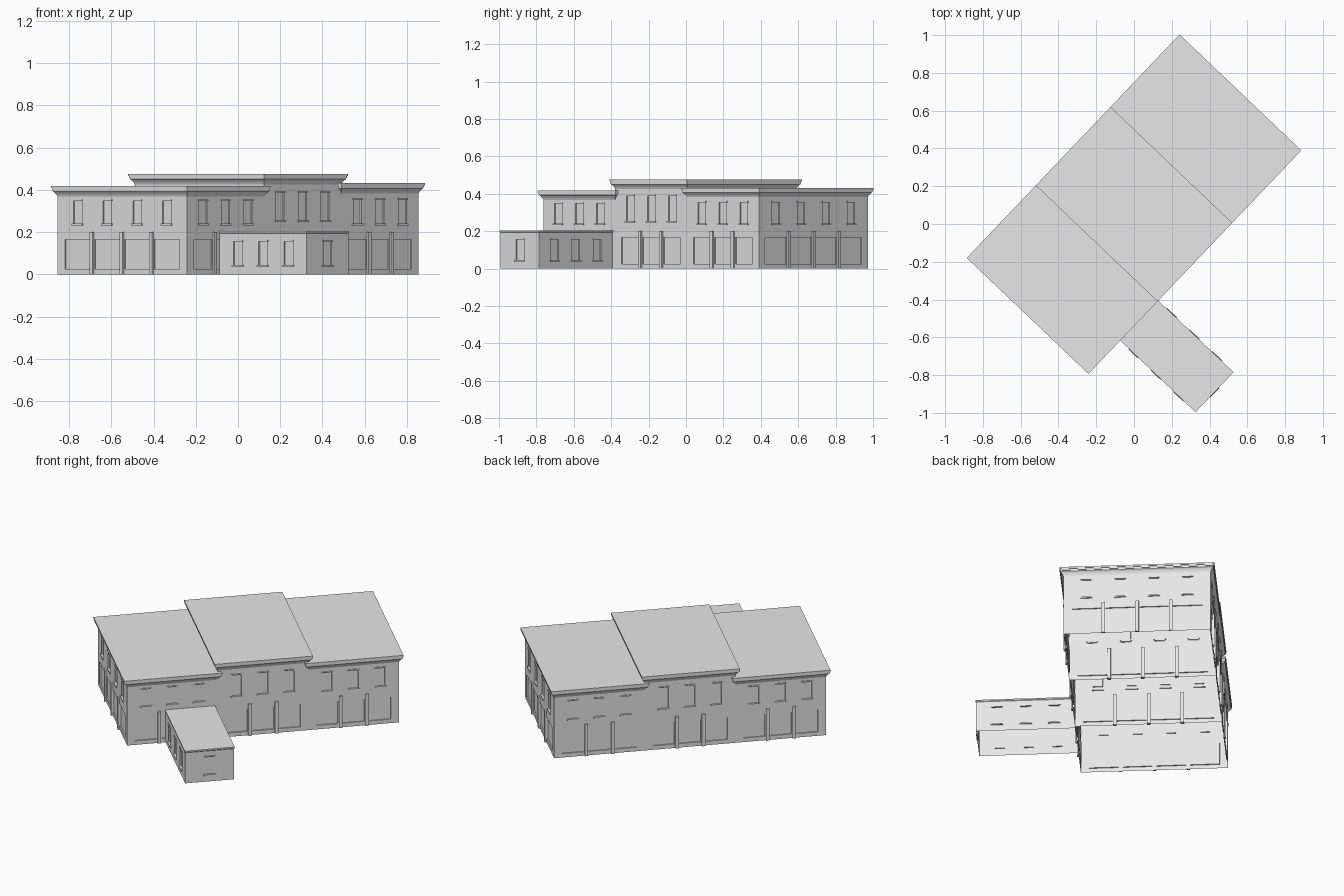
import bpy
import bmesh
import math
from mathutils import Vector

cube = bpy.data.objects.get("Cube")
if cube:
    bpy.data.objects.remove(cube, do_unlink=True)

# One plain material
grey = bpy.data.materials.new("pale_grey")
grey.use_nodes = True
grey.diffuse_color = (0.8, 0.8, 0.8, 1)
grey.node_tree.nodes["Principled BSDF"].inputs["Base Color"].default_value = (0.8, 0.8, 0.8, 1)

ANGLE = math.radians(46.4)
CENTRE = (0, 0.105, 0)
RECESS = 0.007
STOREY = 0.2
UP = Vector((0, 0, 1))


def finish(name, bm):
    """Turn a bmesh into a placed object."""
    bmesh.ops.remove_doubles(bm, verts=bm.verts, dist=0.00005)
    mesh = bpy.data.meshes.new(name)
    bm.to_mesh(mesh)
    bm.free()
    mesh.materials.append(grey)
    ob = bpy.data.objects.new(name, mesh)
    ob.location = CENTRE
    ob.rotation_euler.z = ANGLE
    bpy.context.collection.objects.link(ob)


def quad(bm, points):
    bm.faces.new([bm.verts.new(p) for p in points])


class Side:
    """One wall plane: s runs along it, z up, d outward."""

    def __init__(self, a, b):
        self.a = Vector((*a, 0))
        run = Vector((*b, 0)) - self.a
        self.length = run.length
        self.along = run.normalized()
        self.out = self.along.cross(UP)

    def at(self, s, z, d=0):
        return self.a + self.along * s + UP * z + self.out * d

    def centres(self, count, spacing):
        return [self.length / 2 + (i - (count - 1) / 2) * spacing for i in range(count)]

    def band(self, bm, z0, z1, centres, width, low, high):
        """Wall strip with a row of recessed openings."""
        cuts = [0]
        for c in centres:
            cuts += [c - width / 2, c + width / 2]
        cuts.append(self.length)
        rows = [z0, low, high, z1]
        for i, (l, r) in enumerate(zip(cuts, cuts[1:])):
            for j, (b, t) in enumerate(zip(rows, rows[1:])):
                rim = [(l, b), (r, b), (r, t), (l, t)]
                if i % 2 == 0 or j != 1:
                    quad(bm, [self.at(*p) for p in rim])
                    continue
                quad(bm, [self.at(*p, -RECESS) for p in rim])
                for p, q in zip(rim, rim[1:] + rim[:1]):
                    quad(bm, [self.at(*p), self.at(*q), self.at(*q, -RECESS), self.at(*p, -RECESS)])

    def box(self, bm, s, width, z0, z1, depth):
        """Box standing proud of the wall."""
        ring = [(s - width / 2, 0), (s + width / 2, 0), (s + width / 2, depth), (s - width / 2, depth)]
        low = [bm.verts.new(self.at(p, z0, d)) for p, d in ring]
        top = [bm.verts.new(self.at(p, z1, d)) for p, d in ring]
        bm.faces.new(low)
        bm.faces.new(top[::-1])
        for i in range(4):
            k = (i + 1) % 4
            bm.faces.new((low[k], low[i], top[i], top[k]))

    def trims(self, bm, centres, width, low, high):
        """Sill and lintel for each window."""
        for c in centres:
            self.box(bm, c, width + 0.014, low - 0.008, low, 0.007)
            self.box(bm, c, width + 0.01, high, high + 0.007, 0.005)


def corners(x0, x1, y0, y1, grow=0):
    return [(x0 - grow, y0 - grow), (x1 + grow, y0 - grow),
            (x1 + grow, y1 + grow), (x0 - grow, y1 + grow)]


def sides(rect):
    c = corners(*rect)
    return [Side(c[i], c[(i + 1) % 4]) for i in range(4)]


def crown(name, rect, profile):
    """Moulding swept round the rectangle and closed by a flat roof."""
    bm = bmesh.new()
    rings = [[bm.verts.new((x, y, z)) for x, y in corners(*rect, grow)] for grow, z in profile]
    for low, top in zip(rings, rings[1:]):
        for i in range(4):
            k = (i + 1) % 4
            bm.faces.new((low[i], low[k], top[k], top[i]))
    bm.faces.new(rings[-1])
    finish(name, bm)


def main_block(name, x0, x1, height, low, high):
    rect = (x0, x1, -0.423, 0.423)
    eave = height - 0.05
    walls, trim, posts = bmesh.new(), bmesh.new(), bmesh.new()
    for n, side in enumerate(sides(rect)):
        # Long street sides have three bays, end walls have four
        count, step, shop = (3, 0.155, 0.125) if n % 2 == 0 else (4, 0.194, 0.168)
        bays = side.centres(count, step)
        side.band(walls, 0, STOREY, bays, shop, 0.025, 0.165)
        side.band(walls, STOREY, eave, bays, 0.055, low, high)
        side.trims(trim, bays, 0.055, low, high)
        for s in side.centres(count - 1, step):
            side.box(posts, s, 0.02, 0, STOREY, 0.01)
    finish(name + "_walls", walls)
    finish(name + "_window_trim", trim)
    finish(name + "_pilasters", posts)
    drops = [(0, 0.05), (0.004, 0.04), (0.01, 0.031), (0.016, 0.025), (0.016, 0.02),
             (0.019, 0.02), (0.019, 0.01), (0.022, 0.01), (0.022, 0)]
    crown(name + "_cornice_roof", rect, [(g, height - d) for g, d in drops])


# Three joined blocks in a row
main_block("left_block", -0.795, -0.265, 0.418, 0.24, 0.347)
main_block("middle_block", -0.265, 0.265, 0.476, 0.255, 0.388)
main_block("right_block", 0.265, 0.795, 0.432, 0.24, 0.354)

# Low annex against the left block
annex = (-0.57, -0.284, -0.992, -0.423)
walls, trim = bmesh.new(), bmesh.new()
for n, side in enumerate(sides(annex)):
    if n == 2:
        continue
    bays = side.centres(1 if n == 0 else 3, 0.165)
    side.band(walls, 0, 0.193, bays, 0.058, 0.045, 0.155)
    side.trims(trim, bays, 0.058, 0.045, 0.155)
finish("annex_walls", walls)
finish("annex_window_trim", trim)
crown("annex_roof", annex, [(0, 0.193), (0.003, 0.197), (0.003, 0.205)])
